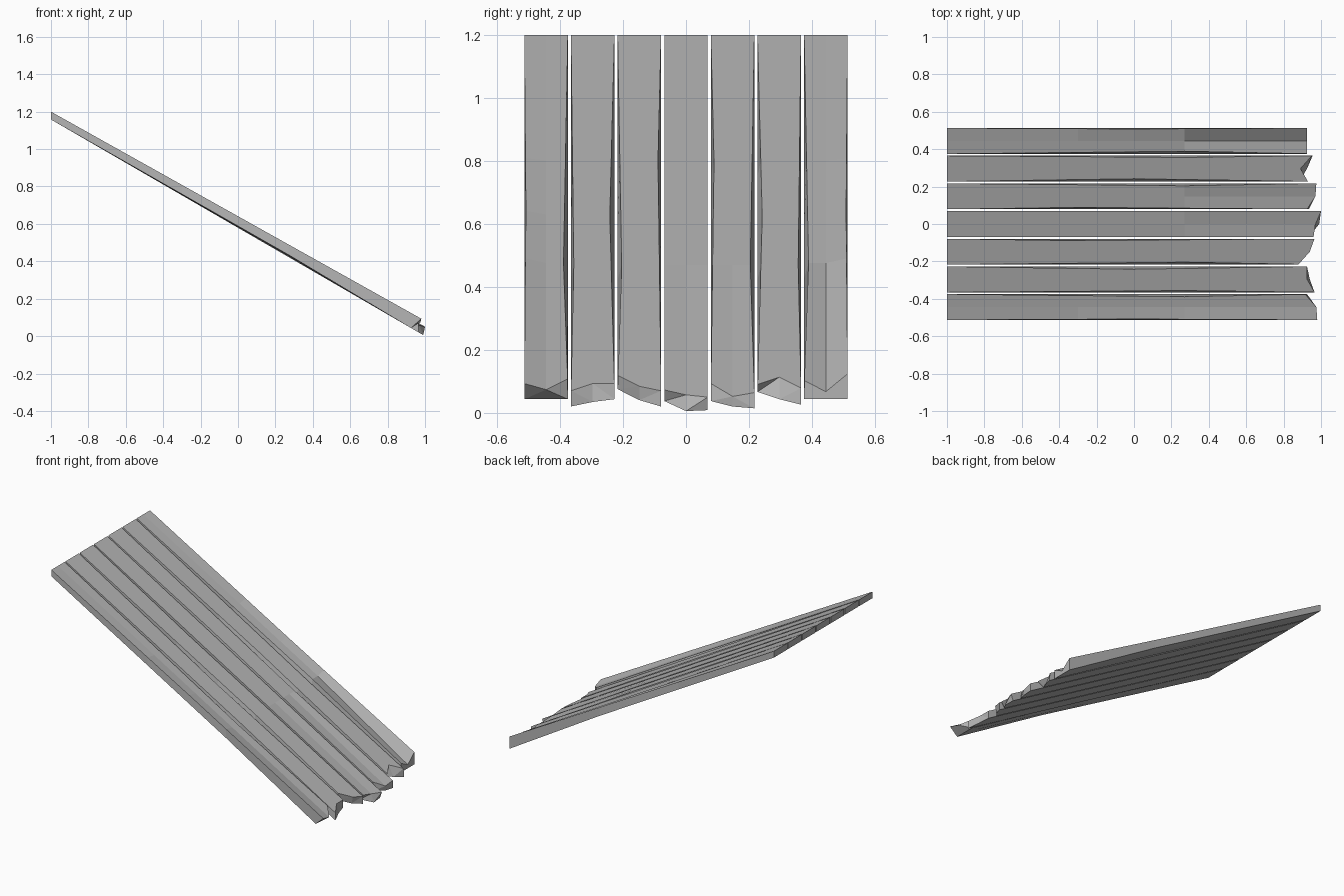
import bpy
import bmesh

cube = bpy.data.objects.get("Cube")
if cube:
    bpy.data.objects.remove(cube, do_unlink=True)

mat = bpy.data.materials.new("weathered grey")
mat.use_nodes = True
grey = (0.45, 0.45, 0.45, 1)
mat.diffuse_color = grey
mat.node_tree.nodes["Principled BSDF"].inputs["Base Color"].default_value = grey

SLOPE = 0.575
PITCH = 0.148
HALF = 0.069
STATIONS = (-1, -0.3, 0, 0.27)


def wear(depth, peak, x):
    """Depth of the worn upper edge, fading away from its peak."""
    reach = (x + 1) / (peak + 1) if x < peak else (0.95 - x) / (0.95 - peak)
    return depth * max(0, min(1, reach))


def plank(name, centre, top_ends, low_ends, worn, dent, lift):
    """Loft a board whose far end is broken along two ragged lines."""
    bm = bmesh.new()
    rings = []
    for i in range(len(STATIONS) + 1):
        last = i == len(STATIONS)
        low, top = [], []
        for j, side in enumerate((-1, 0, 1)):
            xl = low_ends[j] if last else STATIONS[i]
            xt = top_ends[j] if last else STATIONS[i]
            raised = lift if side * centre > 0 else lift * 0.3
            grow = raised * (xt + 1) / 2
            thick = 0.042 + 0.004 * (xl + 1)
            y = centre + side * HALF
            zl = 1.2 - thick - SLOPE * (xl + 1)
            if not last:
                zl += grow * 0.6
            zt = 1.2 - SLOPE * (xt + 1) + grow
            if last and j == 1:
                zt -= dent
            inset = wear(*worn[0 if side < 0 else 1], xt) if side else 0
            low.append(bm.verts.new((xl, y, zl)))
            top.append(bm.verts.new((xt, y - side * inset, zt)))
        rings.append(low + top[::-1])
    for a, b in zip(rings, rings[1:]):
        for k in range(6):
            n = (k + 1) % 6
            bm.faces.new((a[k], a[n], b[n], b[k]))
    # Square end at the top of the slope, splintered end at the foot
    for ring in (rings[0], rings[-1]):
        bm.faces.new((ring[0], ring[1], ring[4], ring[5]))
        bm.faces.new((ring[1], ring[2], ring[3], ring[4]))
    bmesh.ops.triangulate(bm, faces=bm.faces[-2:])
    bmesh.ops.recalc_face_normals(bm, faces=bm.faces)
    mesh = bpy.data.meshes.new(name)
    bm.to_mesh(mesh)
    bm.free()
    mesh.materials.append(mat)
    bpy.context.collection.objects.link(bpy.data.objects.new(name, mesh))


# Upper and lower break lines, across each board from -y to +y, and end dent
breaks = [
    ((0.98, 0.975, 0.915), (0.925, 0.925, 0.925), 0),
    ((0.965, 0.925, 0.925), (0.965, 0.94, 0.925), 0),
    ((0.88, 0.94, 0.965), (0.87, 0.93, 0.965), 0),
    ((0.96, 0.97, 1.0), (0.935, 0.99, 0.985), 0.01),
    ((0.925, 0.97, 0.975), (0.935, 0.965, 0.975), 0.015),
    ((0.93, 0.89, 0.95), (0.885, 0.925, 0.955), 0),
    ((0.925, 0.925, 0.925), (0.925, 0.925, 0.925), 0.035),
]
# Worn edges (depth, peak) as inner and outer pairs, from the middle board out
wears = [
    ((0, 0), (0, 0)),
    ((0.01, -0.3), (0.013, 0.27)),
    ((0.015, 0), (0.009, 0.27)),
    ((0.014, 0.27), (0.005, 0)),
]
for n, (top_ends, low_ends, dent) in enumerate(breaks):
    step = n - 3
    pair = wears[abs(step)]
    worn = pair if step >= 0 else pair[::-1]
    lift = 0.032 if abs(step) == 3 else 0
    plank(f"plank_{n + 1}", step * PITCH, top_ends, low_ends, worn, dent, lift)
